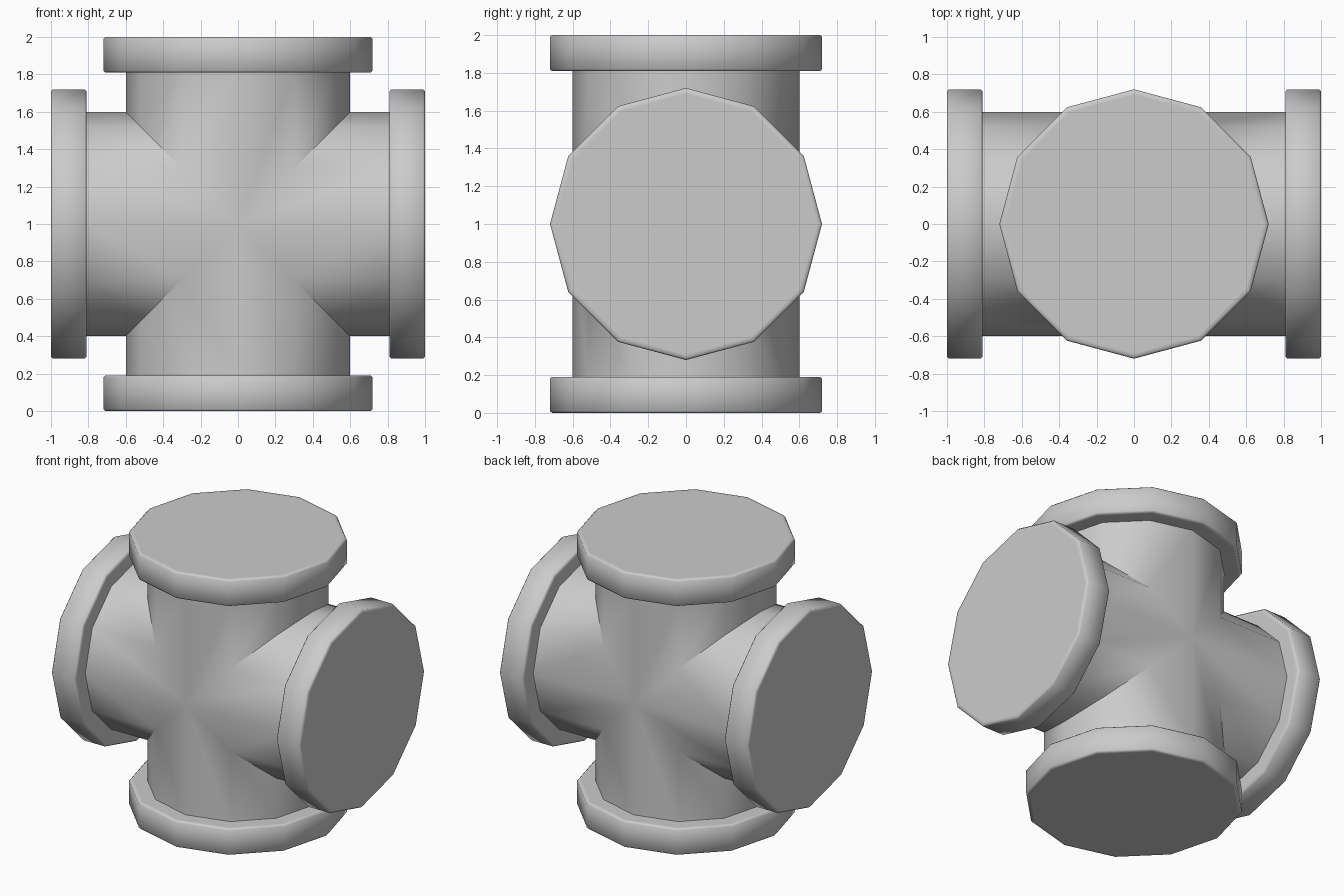
import bpy, bmesh, math
from mathutils import Vector

if "Cube" in bpy.data.objects:
    bpy.data.objects.remove(bpy.data.objects["Cube"])

SIDES = 12
PIPE_R = 0.6
CENTRE = Vector((0, 0, 1))
# Flange outline as (radius, distance from the centre), pipe end to cap
PROFILE = [(PIPE_R, 0.81), (0.69, 0.81), (0.71, 0.81), (0.72, 0.82),
           (0.72, 0.99), (0.71, 1.0), (0.69, 1.0)]


def add_arm(bm, axis, side):
    """One mitred pipe arm with its capped flange."""
    def ring(radius, dist=None):
        verts = []
        for i in range(SIDES):
            a = 2 * math.pi * i / SIDES
            u, v = radius * math.cos(a), radius * math.sin(a)
            d = abs(u) if dist is None else dist
            verts.append(bm.verts.new(CENTRE + axis * d + side * u + Vector((0, v, 0))))
        return verts

    rings = [ring(PIPE_R)] + [ring(r, d) for r, d in PROFILE]
    for lo, hi in zip(rings, rings[1:]):
        for i in range(SIDES):
            j = (i + 1) % SIDES
            bm.faces.new((lo[i], lo[j], hi[j], hi[i]))
    bm.faces.new(rings[-1])


# Four arms welded together along the mitred seams
X, Z = Vector((1, 0, 0)), Vector((0, 0, 1))
bm = bmesh.new()
for axis, side in ((X, Z), (-X, Z), (Z, X), (-Z, X)):
    add_arm(bm, axis, side)
bmesh.ops.remove_doubles(bm, verts=bm.verts[:], dist=0.001)
bmesh.ops.recalc_face_normals(bm, faces=bm.faces[:])

mesh = bpy.data.meshes.new("pipe_cross")
bm.to_mesh(mesh)
bm.free()
obj = bpy.data.objects.new("pipe_cross", mesh)
bpy.context.collection.objects.link(obj)

# Smooth pipe walls and rims, sharp seams and flange steps
bpy.context.view_layer.objects.active = obj
obj.select_set(True)
bpy.ops.object.shade_smooth_by_angle(angle=math.radians(50))
